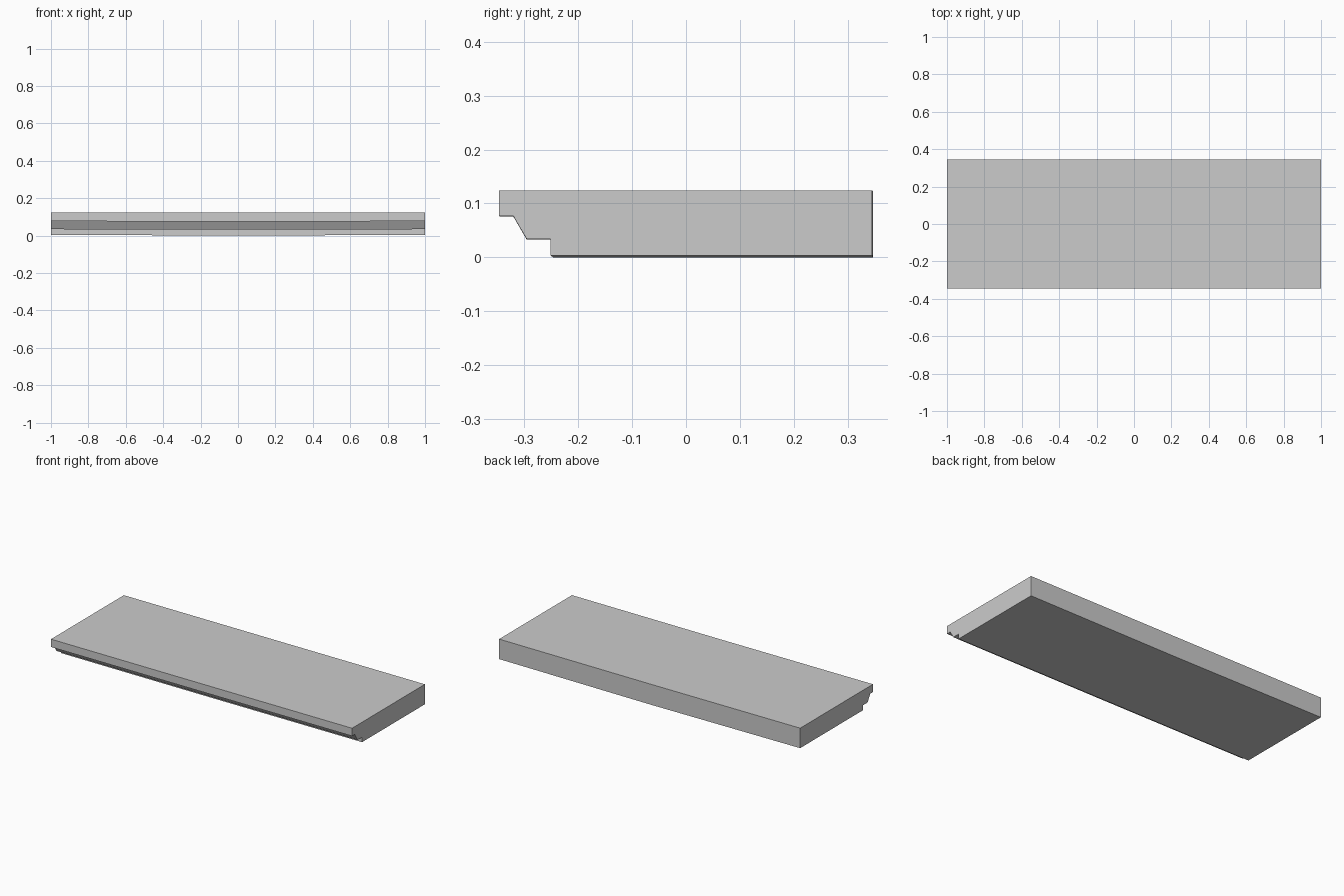
import bpy, bmesh

if "Cube" in bpy.data.objects:
    bpy.data.objects.remove(bpy.data.objects["Cube"])

# Slab cross-sections (y, z): the ends, and the very slightly sagging middle
end = [(-0.346, 0.124), (-0.346, 0.077), (-0.320, 0.077), (-0.295, 0.034),
       (-0.251, 0.034), (-0.251, 0.004), (0.345, 0.004), (0.345, 0.124)]
mid = [(-0.345, 0.123), (-0.345, 0.076), (-0.320, 0.076), (-0.295, 0.033),
       (-0.246, 0.033), (-0.246, 0.0), (0.346, 0.0), (0.346, 0.123)]

# Loft the moulded slab along x
bm = bmesh.new()
rings = [[bm.verts.new((x, y, z)) for y, z in prof]
         for x, prof in ((-1, end), (0.005, mid), (1, end))]
for a, b in zip(rings, rings[1:]):
    for i in range(len(a)):
        j = (i + 1) % len(a)
        bm.faces.new((a[i], a[j], b[j], b[i]))
bm.faces.new(rings[0])
bm.faces.new(rings[-1])
bmesh.ops.recalc_face_normals(bm, faces=bm.faces[:])
mesh = bpy.data.meshes.new("moulded_ledge")
bm.to_mesh(mesh)
bm.free()
ledge = bpy.data.objects.new("moulded_ledge", mesh)
bpy.context.collection.objects.link(ledge)
